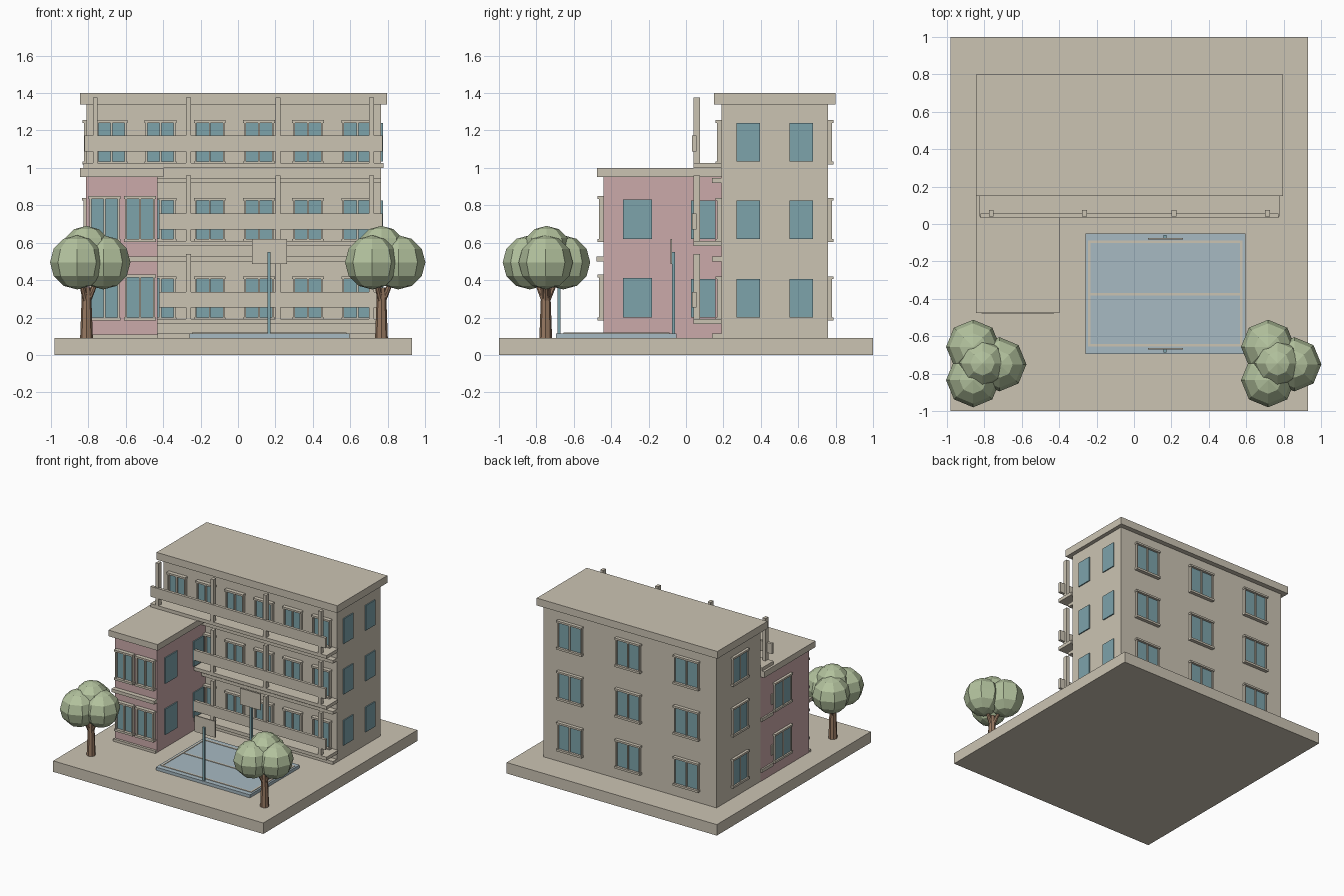
import bpy, bmesh, math
from mathutils import Matrix, Vector

if "Cube" in bpy.data.objects:
    bpy.data.objects.remove(bpy.data.objects["Cube"])


def mat(name, r, g, b):
    m = bpy.data.materials.new(name)
    m.diffuse_color = (r, g, b, 1)
    m.use_nodes = True
    m.node_tree.nodes["Principled BSDF"].inputs["Base Color"].default_value = m.diffuse_color
    return m


BEIGE = mat("beige_plaster", 0.60, 0.55, 0.45)
PINK = mat("pink_plaster", 0.60, 0.40, 0.40)
GLASS = mat("teal_glass", 0.205, 0.367, 0.406)
COURT = mat("court_blue", 0.39, 0.49, 0.54)
LEAF = mat("leaf_green", 0.45, 0.54, 0.34)
BARK = mat("bark_brown", 0.31, 0.19, 0.12)


def finish(name, bm, mats):
    me = bpy.data.meshes.new(name)
    bm.to_mesh(me)
    bm.free()
    for m in mats:
        me.materials.append(m)
    ob = bpy.data.objects.new(name, me)
    bpy.context.collection.objects.link(ob)
    return ob


def add_box(bm, x0, x1, y0, y1, z0, z1, index=0, frame=Matrix()):
    c = Vector(((x0 + x1) / 2, (y0 + y1) / 2, (z0 + z1) / 2))
    m = frame @ Matrix.Translation(c) @ Matrix.Diagonal((x1 - x0, y1 - y0, z1 - z0, 1))
    verts = bmesh.ops.create_cube(bm, size=1, matrix=m)["verts"]
    for f in {f for v in verts for f in v.link_faces}:
        f.material_index = index


def boxes(name, material, *dims):
    bm = bmesh.new()
    for d in dims:
        add_box(bm, *d)
    return finish(name, bm, [material])


def windows(name, origin, turn, spots, w, h=0.205, framed=True, depth=0.025):
    """Windows on a wall: spots are (offset along wall, sill height); outward is local -y."""
    frame = Matrix.Translation(origin) @ Matrix.Rotation(math.radians(turn), 4, 'Z')
    bm = bmesh.new()
    for u, z in spots:
        a, b, t = u - w / 2, u + w / 2, 0.01
        add_box(bm, a, b, -0.009, 0.0, z, z + h, 1, frame)
        if framed:
            for c in (a, u, b):
                add_box(bm, c - t / 2, c + t / 2, -depth, 0, z, z + h, 0, frame)
            add_box(bm, a - t, b + t, -depth - 0.008, 0, z + h, z + h + 0.015, 0, frame)
            add_box(bm, a - t, b + t, -depth - 0.008, 0, z - 0.017, z, 0, frame)
    return finish(name, bm, [BEIGE, GLASS])


FLOORS = (0.20, 0.62, 1.035)

# ground slab, main block and wing
boxes("base_slab", BEIGE, (-0.98, 0.93, -1, 1, 0, 0.09))
boxes("main_block", BEIGE, (-0.81, 0.765, 0.19, 0.76, 0.09, 1.34))
boxes("main_roof", BEIGE, (-0.845, 0.797, 0.15, 0.80, 1.34, 1.40))
boxes("wing_block", PINK, (-0.812, -0.43, -0.44, 0.19, 0.09, 0.95))
boxes("wing_roof", BEIGE, (-0.845, -0.398, -0.475, 0.19, 0.95, 1.0))

# string courses between the floors
boxes("main_ledges", BEIGE, *[(-0.43, 0.765, 0.14, 0.19, z, z + 0.025) for z in (0.09, 0.50, 0.92)])
boxes("wing_ledges", BEIGE, (-0.815, -0.428, -0.478, -0.44, 0.50, 0.527),
      (-0.815, -0.428, -0.46, -0.44, 0.09, 0.11))

# balconies: floor slab, rail panel and posts on each storey
POSTS = (-0.763, -0.265, 0.214, 0.713)
for i, z in enumerate((0.165, 0.583, 1.0)):
    boxes(f"balcony_slab_{i+1}", BEIGE, (-0.825, 0.777, 0.04, 0.19, z, z + 0.027))
    boxes(f"balcony_panel_{i+1}", BEIGE, (-0.82, 0.772, 0.033, 0.056, z + 0.088, z + 0.172))
    boxes(f"balcony_posts_{i+1}", BEIGE,
          *[(x - 0.013, x + 0.013, 0.04, 0.076, z + 0.027, z + 0.375) for x in POSTS])

# windows on every wall
FRONT = [-0.677 + 0.263 * k for k in range(6)]
windows("front_windows", (0, 0.19, 0), 0,
        [(x, z) for z in FLOORS for x in FRONT if x > -0.5 or z > 1], 0.15)
windows("back_windows", (0, 0.76, 0), 180,
        [(-x, z) for z in FLOORS for x in (-0.545, -0.015, 0.515)], 0.21, depth=0.02)
windows("right_windows", (0.765, 0, 0), 90,
        [(y, z) for z in FLOORS for y in (0.332, 0.617)], 0.125, framed=False)
windows("left_windows", (-0.81, 0, 0), -90, [(-0.465, z) for z in FLOORS], 0.19, depth=0.014)
windows("wing_front_windows", (0, -0.44, 0), 0,
        [(x, z) for z in FLOORS[:2] for x in (-0.713, -0.524)], 0.15, 0.215)
windows("wing_left_windows", (-0.812, 0, 0), -90,
        [(0.085, z) for z in FLOORS[:2]], 0.21, depth=0.014)
windows("wing_right_window", (-0.43, 0, 0), 90,
        [(-0.26, z) for z in FLOORS[:2]], 0.155, 0.212, framed=False)
windows("wing_inner_window", (-0.43, 0, 0), 90,
        [(0.093, z) for z in FLOORS[:2]], 0.13, framed=False)

# sports court with painted lines
boxes("court", COURT, (-0.26, 0.595, -0.695, -0.05, 0.09, 0.115))
T = 0.013
boxes("court_lines", BEIGE,
      *[(-0.245, 0.58, y, y + T, 0.115, 0.119) for y in (-0.655, -0.381, -0.101)],
      *[(x, x + T, -0.655, -0.088, 0.115, 0.119) for x in (-0.245, 0.567)])

# a hoop stand at each end, board facing the court
for name, y, s in (("front", -0.68, 1), ("back", -0.066, -1)):
    boxes(f"{name}_hoop_pole", GLASS, (0.157, 0.175, y - 0.008, y + 0.008, 0.115, 0.55))
    yb = y + s * 0.013
    boxes(f"{name}_hoop_board", BEIGE, (0.075, 0.262, yb - 0.005, yb + 0.005, 0.487, 0.62))


def limb(bm, p, q, r0, r1):
    p, q = Vector(p), Vector(q)
    m = Matrix.Translation((p + q) / 2) @ (q - p).to_track_quat('Z', 'Y').to_matrix().to_4x4()
    bmesh.ops.create_cone(bm, cap_ends=True, segments=8, radius1=r0, radius2=r1,
                          depth=(q - p).length, matrix=m)


# trees: tapered trunk with branches, and four faceted crowns
CROWN = [(-0.05, 0.093, 0.495, 0.145), (0.09, 0.0, 0.495, 0.145),
         (-0.05, -0.085, 0.495, 0.145), (0.0, 0.005, 0.56, 0.13)]
for side, cx in (("left", -0.81), ("right", 0.767)):
    bm = bmesh.new()
    limb(bm, (cx, -0.75, 0.09), (cx, -0.75, 0.36), 0.034, 0.024)
    for x, y, z, r in CROWN[:3]:
        limb(bm, (cx, -0.75, 0.27), (cx + x * 0.7, -0.75 + y * 0.7, 0.42), 0.017, 0.012)
    finish(f"{side}_tree_trunk", bm, [BARK])
    bm = bmesh.new()
    for x, y, z, r in CROWN:
        bmesh.ops.create_uvsphere(bm, u_segments=8, v_segments=6, radius=r,
                                  matrix=Matrix.Translation((cx + x, -0.75 + y, z)))
    finish(f"{side}_tree_crown", bm, [LEAF])
